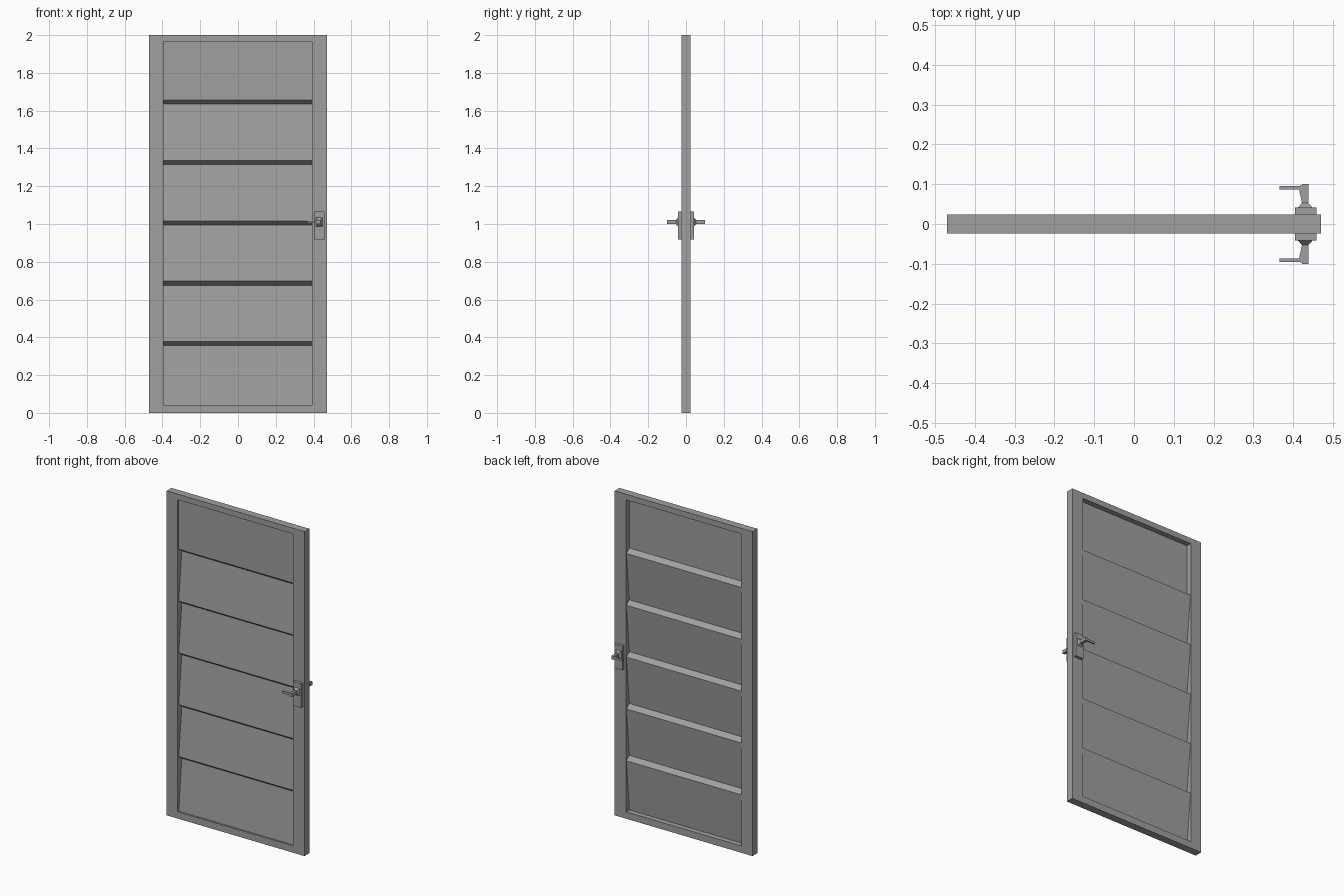
import bpy
import bmesh

cube = bpy.data.objects.get("Cube")
if cube:
    bpy.data.objects.remove(cube, do_unlink=True)

grey = bpy.data.materials.new("door grey")
grey.use_nodes = True
GREY = (0.35, 0.35, 0.35, 1)
grey.diffuse_color = GREY
grey.node_tree.nodes["Principled BSDF"].inputs["Base Color"].default_value = GREY


def finish(name, bm):
    bmesh.ops.recalc_face_normals(bm, faces=bm.faces)
    mesh = bpy.data.meshes.new(name)
    bm.to_mesh(mesh)
    bm.free()
    mesh.materials.append(grey)
    obj = bpy.data.objects.new(name, mesh)
    bpy.context.collection.objects.link(obj)
    return obj


def prism(name, outline, offset):
    """Closed solid made by sweeping a flat outline along an offset."""
    bm = bmesh.new()
    face = bm.faces.new([bm.verts.new(p) for p in outline])
    swept = bmesh.ops.extrude_face_region(bm, geom=[face])["geom"]
    verts = [v for v in swept if isinstance(v, bmesh.types.BMVert)]
    bmesh.ops.translate(bm, verts=verts, vec=offset)
    return finish(name, bm)


def rectangle(x0, x1, z0, z1, y):
    return [(x0, y, z0), (x1, y, z0), (x1, y, z1), (x0, y, z1)]


def box(name, x, y, z):
    return prism(name, rectangle(*x, *z, y[0]), (0, y[1] - y[0], 0))


def loft(name, near, far):
    """Solid between two four-sided outlines."""
    bm = bmesh.new()
    a = [bm.verts.new(p) for p in near]
    b = [bm.verts.new(p) for p in far]
    bm.faces.new(a)
    bm.faces.new(b)
    for i in range(4):
        j = (i + 1) % 4
        bm.faces.new((a[i], a[j], b[j], b[i]))
    return finish(name, bm)


# Door frame: one ring with a rectangular opening
HALF_DEPTH = 0.0235
LEFT, RIGHT, BOTTOM, TOP = -0.395, 0.392, 0.042, 1.965
outer = rectangle(-0.47, 0.47, 0, 2, -HALF_DEPTH)
inner = rectangle(LEFT, RIGHT, BOTTOM, TOP, -HALF_DEPTH)
bm = bmesh.new()
o = [bm.verts.new(p) for p in outer]
n = [bm.verts.new(p) for p in inner]
ring = [bm.faces.new((o[i], o[(i + 1) % 4], n[(i + 1) % 4], n[i])) for i in range(4)]
swept = bmesh.ops.extrude_face_region(bm, geom=ring)["geom"]
bmesh.ops.translate(bm, vec=(0, 2 * HALF_DEPTH, 0),
                    verts=[v for v in swept if isinstance(v, bmesh.types.BMVert)])
finish("door_frame", bm)

# Sloping boards: a zigzag sheet with a flat top board
FORWARD, BACK, SHEET = -0.013, 0.017, 0.004
PITCH, STEP = 0.3195, 0.022
zigzag = [(FORWARD, TOP)]
for i in range(5):
    z = 1.656 - i * PITCH
    zigzag += [(FORWARD, z), (BACK, z - STEP)]
zigzag.append((FORWARD, BOTTOM))
section = [(LEFT, y, z) for y, z in zigzag]
section += [(LEFT, y + SHEET, z) for y, z in reversed(zigzag)]
prism("sloping_boards", section, (RIGHT - LEFT, 0, 0))

# Handle set on each side
for side, s in (("front", -1), ("back", 1)):
    box(side + "_handle_plate", (0.405, 0.459), (s * 0.022, s * 0.042), (0.918, 1.066))
    loft(side + "_handle_collar",
         rectangle(0.412, 0.448, 0.988, 1.034, s * 0.042),
         rectangle(0.422, 0.438, 0.999, 1.022, s * 0.053))
    box(side + "_handle_neck", (0.422, 0.438), (s * 0.05, s * 0.1), (1.0, 1.021))
    # Wedge joining the neck to the lever
    wedge = [(0.422, s * 0.053, 1.003), (0.415, s * 0.086, 1.003),
             (0.415, s * 0.095, 1.003), (0.422, s * 0.098, 1.003)]
    prism(side + "_lever_root", wedge, (0, 0, 0.015))
    box(side + "_lever", (0.365, 0.417), (s * 0.087, s * 0.095), (1.004, 1.017))
